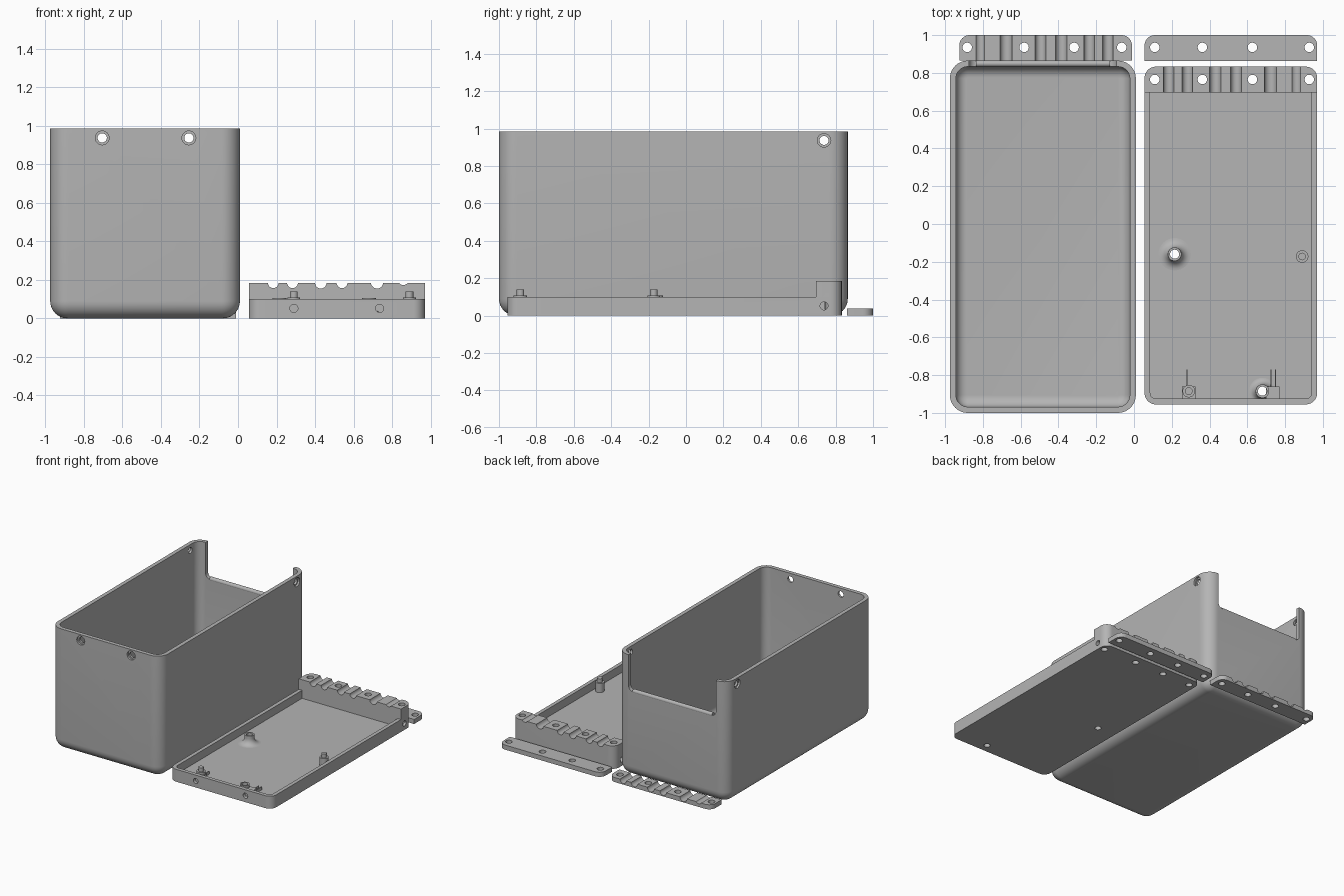
import bpy, bmesh
from math import sin, cos, pi, radians
from mathutils import Matrix, Vector

cube = bpy.data.objects.get("Cube")
if cube:
    bpy.data.objects.remove(cube, do_unlink=True)

grey = bpy.data.materials.new("light grey plastic")
grey.use_nodes = True
COLOUR = (0.46, 0.46, 0.46, 1)
grey.diffuse_color = COLOUR
grey.node_tree.nodes["Principled BSDF"].inputs["Base Color"].default_value = COLOUR


def finish(name, bm):
    bmesh.ops.recalc_face_normals(bm, faces=bm.faces)
    mesh = bpy.data.meshes.new(name)
    bm.to_mesh(mesh)
    bm.free()
    ob = bpy.data.objects.new(name, mesh)
    mesh.materials.append(grey)
    bpy.context.collection.objects.link(ob)
    return ob


def outline(x0, x1, y0, y1, front_r, back_r, seg=10):
    """Rectangle with rounded front and back corners."""
    pts = []
    for i, (x, y, r) in enumerate([(x1, y1, back_r), (x0, y1, back_r),
                                   (x0, y0, front_r), (x1, y0, front_r)]):
        if r == 0:
            pts.append((x, y))
            continue
        cx = x - r if x == x1 else x + r
        cy = y - r if y == y1 else y + r
        for k in range(seg + 1):
            a = (i + k / seg) * pi / 2
            pts.append((cx + r * cos(a), cy + r * sin(a)))
    return pts


def loft(name, sections):
    """Skin a list of (outline, z) and cap both ends."""
    bm = bmesh.new()
    loops = [[bm.verts.new((x, y, z)) for x, y in pts] for pts, z in sections]
    n = len(loops[0])
    for a, b in zip(loops, loops[1:]):
        for i in range(n):
            bm.faces.new((a[i], a[(i + 1) % n], b[(i + 1) % n], b[i]))
    bm.faces.new(loops[0])
    bm.faces.new(loops[-1])
    return finish(name, bm)


def rod(name, centre, r, length, axis="Z", seg=28):
    bm = bmesh.new()
    turn = {"X": Matrix.Rotation(pi / 2, 4, "Y"),
            "Y": Matrix.Rotation(pi / 2, 4, "X"), "Z": Matrix()}[axis]
    bmesh.ops.create_cone(bm, cap_ends=True, segments=seg, radius1=r, radius2=r,
                          depth=length, matrix=Matrix.Translation(Vector(centre)) @ turn)
    return finish(name, bm)


def lathe(name, x, y, profile, seg=32):
    """Closed ring profile of (radius, z) turned about a vertical axis."""
    bm = bmesh.new()
    rings = [[bm.verts.new((x + r * cos(2 * pi * i / seg), y + r * sin(2 * pi * i / seg), z))
              for i in range(seg)] for r, z in profile]
    for a, b in zip(rings, rings[1:] + rings[:1]):
        for i in range(seg):
            j = (i + 1) % seg
            bm.faces.new((a[i], a[j], b[j], b[i]))
    return finish(name, bm)


def cut(ob, cutter):
    mod = ob.modifiers.new("cut", "BOOLEAN")
    mod.operation, mod.solver, mod.object = "DIFFERENCE", "EXACT", cutter
    bpy.context.view_layer.objects.active = ob
    bpy.ops.object.modifier_apply(modifier=mod.name)
    bpy.data.objects.remove(cutter, do_unlink=True)


def block(name, x0, x1, y0, y1, z0, z1, front_r=0, back_r=0):
    pts = outline(x0, x1, y0, y1, front_r, back_r)
    return loft(name, [(pts, z0), (pts, z1)])


# Deep open box with rounded floor
X0, X1, Y0, Y1, TOP = -0.975, 0.01, -1.0, 0.865, 0.985
WALL, R = 0.032, 0.095


def shell(inset, corner, z):
    return outline(X0 + inset, X1 - inset, Y0 + inset, Y1 - inset, corner, corner), z


sections = []
STEPS = 8
for k in range(STEPS + 1):
    a = k / STEPS * pi / 2
    d = 0.09 * (1 - sin(a))
    sections.append(shell(d, R - d, 0.09 * (1 - cos(a))))
sections += [shell(0, R, TOP), shell(WALL, R - WALL, TOP)]
for k in reversed(range(STEPS + 1)):
    a = k / STEPS * pi / 2
    d = 0.058 * (1 - sin(a))
    sections.append(shell(WALL + d, R - WALL - d, WALL + 0.058 * (1 - cos(a))))
box = loft("box", sections)

# Back wall opening with rounded lower corners
mid_x = (X0 + X1) / 2
half = 0.39
opening = block("opening", mid_x - half, mid_x + half, -1.2, -0.695, -0.1, 0.2, 0, 0.04)
opening.data.transform(Matrix.Rotation(-pi / 2, 4, "X"))
opening.data.transform(Matrix.Scale(-1, 4, (0, 0, 1)) if opening.data.vertices[0].co.z < 0 else Matrix())
opening.data.transform(Matrix.Translation((0, Y1, 0)))
bm = bmesh.new()
bm.from_mesh(opening.data)
bmesh.ops.recalc_face_normals(bm, faces=bm.faces)
bm.to_mesh(opening.data)
bm.free()
cut(box, opening)
rod("opening_lip", (mid_x, Y1 - WALL / 2, 0.695), WALL / 2 + 0.001, 2 * half - 0.07, "X")

# Countersunk screw holes in the box
HOLE_Z = 0.937
for x in (-0.705, -0.255):
    cut(box, rod("cutter", (x, Y0, HOLE_Z), 0.036, 0.03, "Y"))
    cut(box, rod("cutter", (x, Y0, HOLE_Z), 0.024, 0.2, "Y"))
for x in (X0, X1):
    cut(box, rod("cutter", (x, 0.738, HOLE_Z), 0.036, 0.03, "X"))
    cut(box, rod("cutter", (x, 0.738, HOLE_Z), 0.024, 0.2, "X"))

# Shallow lid tray
LX0, LX1, LY0, LY1, RIM, FLOOR = 0.056, 0.97, -0.955, 0.833, 0.1, 0.035
outer = outline(LX0, LX1, LY0, LY1, 0.06, 0.06)
inner = outline(LX0 + 0.03, LX1 - 0.03, LY0 + 0.03, LY1 - 0.03, 0.03, 0.03)
lid = loft("lid_tray", [(outer, 0), (outer, RIM), (inner, RIM), (inner, FLOOR)])

# Cable clamp block, its grooved counterpart and a plain clamp bar
CLAMP_TOP, BAR = 0.185, 0.037
MIRROR = 0.045
clamp = block("cable_clamp_block", LX0, LX1, 0.695, LY1, 0.02, CLAMP_TOP, 0, 0.06)
grooved = block("grooved_clamp_bar", MIRROR - LX1, MIRROR - LX0, 0.866, 1, 0, BAR, 0, 0.055)
plain = block("plain_clamp_bar", LX0, LX1, 0.862, 1, 0, BAR, 0, 0.055)

for x, r, lift in [(0.183, 0.028, 0), (0.283, 0.028, 0), (0.43, 0.03, 0),
                   (0.54, 0.028, 0), (0.722, 0.032, 0.002), (0.858, 0.028, 0.016)]:
    cut(clamp, rod("cutter", (x, 0.76, CLAMP_TOP + lift), r, 0.4, "Y"))
    cut(grooved, rod("cutter", (MIRROR - x, 0.93, BAR + lift), r, 0.4, "Y"))
for x in (0.11, 0.362, 0.627, 0.928):
    for ob, hx, hy in [(clamp, x, 0.765), (lid, x, 0.765),
                       (plain, x, 0.935), (grooved, MIRROR - x, 0.935)]:
        cut(ob, rod("cutter", (hx, hy, 0.1), 0.025, 0.5))

# Side and front screw holes in the lid
for x in (LX0, LX1):
    for ob in (lid, clamp):
        cut(ob, rod("cutter", (x, 0.738, 0.052), 0.021, 0.06, "X"))
for x in (0.29, 0.735):
    cut(lid, rod("cutter", (x, LY0, 0.052), 0.021, 0.1, "Y"))
    block("screw_boss", x - 0.035, x + 0.035, -0.928, -0.86, 0.03, 0.085)
for x in (0.28, 0.725, 0.75):
    block("thin_rib", x - 0.003, x + 0.003, -0.862, -0.77, 0.03, 0.06)

# Hollow posts with flared feet
for x, y, flare in [(0.215, -0.16, 0.05), (0.68, -0.885, 0.035)]:
    cut(lid, rod("cutter", (x, y, 0), 0.024, 0.4))
    foot = [(0.036 + flare * (1 - sin(k * pi / 16)),
             FLOOR + 0.05 * (1 - cos(k * pi / 16))) for k in range(9)]
    lathe("hollow_post", x, y, [(0.024, FLOOR - 0.005)] + foot + [(0.036, 0.107), (0.024, 0.107)])

# Solid posts with locating pins
for x, y in [(0.29, -0.885), (0.89, -0.172)]:
    rod("post", (x, y, 0.07), 0.033, 0.078)
    rod("pin", (x, y, 0.12), 0.02, 0.04)

# Smooth the curves while keeping edges crisp
for ob in bpy.context.collection.objects:
    if ob.type == "MESH":
        bpy.ops.object.select_all(action="DESELECT")
        ob.select_set(True)
        bpy.context.view_layer.objects.active = ob
        bpy.ops.object.shade_smooth_by_angle(angle=radians(32))
